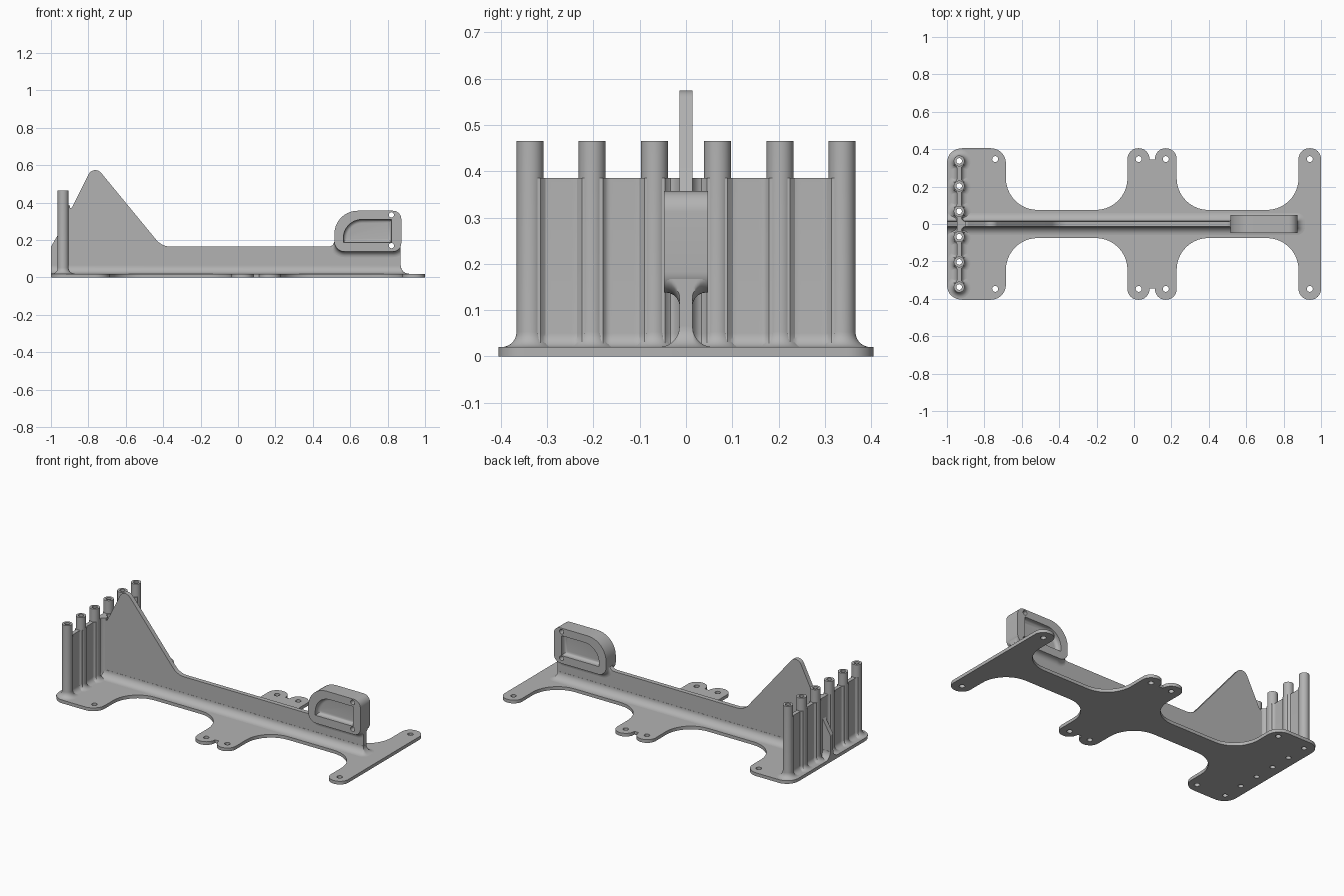
import bpy, bmesh, math
from mathutils import Vector

if "Cube" in bpy.data.objects:
    bpy.data.objects.remove(bpy.data.objects["Cube"])

grey = bpy.data.materials.new("plain grey")
grey.diffuse_color = (0.45, 0.45, 0.45, 1)
grey.use_nodes = True
grey.node_tree.nodes["Principled BSDF"].inputs["Base Color"].default_value = grey.diffuse_color


def loft(name, rings):
    """Skin a stack of matching rings and cap both ends."""
    bm = bmesh.new()
    vs = [[bm.verts.new(p) for p in ring] for ring in rings]
    n = len(vs[0])
    for a, b in zip(vs, vs[1:]):
        for i in range(n):
            j = (i + 1) % n
            bm.faces.new((a[i], a[j], b[j], b[i]))
    bm.faces.new(vs[0][::-1])
    bm.faces.new(vs[-1])
    bmesh.ops.recalc_face_normals(bm, faces=bm.faces)
    me = bpy.data.meshes.new(name)
    bm.to_mesh(me)
    bm.free()
    me.materials.append(grey)
    ob = bpy.data.objects.new(name, me)
    bpy.context.collection.objects.link(ob)
    return ob


def rounded(corners, seg=10):
    """Outline from (x, y, radius) corners."""
    out = []
    for i, (x, y, r) in enumerate(corners):
        p = Vector((x, y))
        if r == 0:
            out.append(p)
            continue
        u = (Vector(corners[i - 1][:2]) - p).normalized()
        v = (Vector(corners[(i + 1) % len(corners)][:2]) - p).normalized()
        half = u.angle(v) / 2
        c = p + (u + v).normalized() * r / math.sin(half)
        a = p + u * r / math.tan(half) - c
        b = p + v * r / math.tan(half) - c
        t = a.angle(b)
        for k in range(seg + 1):
            f = k / seg
            out.append(c + (a * math.sin((1 - f) * t) + b * math.sin(f * t)) / math.sin(t))
    return out


def offset(pts, d):
    """Mitred outward offset of a counter-clockwise outline."""
    out = []
    for i, p in enumerate(pts):
        e = (p - pts[i - 1]).normalized()
        f = (pts[(i + 1) % len(pts)] - p).normalized()
        m = Vector((e.y + f.y, -e.x - f.x)).normalized()
        out.append(p + m * d / max(0.4, m.dot(Vector((e.y, -e.x)))))
    return out


def flare(r, n=7):
    """(height, spread) steps of a concave fillet."""
    return [(r - r * math.cos(i / n * math.pi / 2), r - r * math.sin(i / n * math.pi / 2))
            for i in range(n + 1)]


def circle(x, y, r, n=32):
    return [Vector((x + r * math.cos(2 * math.pi * i / n), y + r * math.sin(2 * math.pi * i / n)))
            for i in range(n)]


def level(pts, z):
    return [(p.x, p.y, z) for p in pts]


def upright(pts, y):
    return [(p.x, y, p.y) for p in pts]


def cut(ob, cutters):
    for c in cutters:
        m = ob.modifiers.new("cut", 'BOOLEAN')
        m.operation, m.solver, m.object = 'DIFFERENCE', 'EXACT', c
        bpy.context.view_layer.objects.active = ob
        bpy.ops.object.modifier_apply(modifier=m.name)


T = 0.02          # plate thickness
W = 0.014         # spine half thickness
WX = -0.935       # wall position
PY = [-0.337, -0.203, -0.068, 0.068, 0.203, 0.337]

# base plate: half outline mirrored across the long axis
half = [(-1, 0.405, 0.08), (-0.685, 0.405, 0.08), (-0.685, 0.075, 0.17),
        (-0.035, 0.075, 0.17), (-0.035, 0.405, 0.057), (0.083, 0.405, 0.057),
        (0.083, 0.345, 0.002), (0.112, 0.345, 0.002), (0.112, 0.405, 0.057),
        (0.228, 0.405, 0.057), (0.228, 0.075, 0.17), (0.88, 0.075, 0.17),
        (0.88, 0.405, 0.057), (1, 0.405, 0.057)]
plate_pts = rounded(half + [(x, -y, r) for x, y, r in half[::-1]])
plate = loft("base_plate", [level(plate_pts, 0), level(plate_pts, T)])

# central spine with peak, back brace and step up to the end block
spine_pts = rounded([(-1, 0.01, 0), (0.87, 0.01, 0), (0.87, 0.25, 0), (0.53, 0.25, 0),
                     (0.52, 0.165, 0.045), (-0.407, 0.165, 0.1), (-0.771, 0.607, 0.04),
                     (-0.89, 0.37, 0.015), (WX, 0.37, 0), (WX, 0.275, 0), (-1, 0.165, 0)])
spine = loft("spine", [upright(spine_pts, -W), upright(spine_pts, W)])

# curved foot where the spine meets the plate
rings = []
for z, d in [(-0.008, 0.045)] + flare(0.045):
    d = max(d, 0.0008)
    ring = [(-1, -W - d, T + z)]
    for side, start in ((-1, -90), (1, 0)):
        for k in range(7):
            a = math.radians(start + 15 * k)
            ring.append((0.87 + d * math.cos(a), side * W + d * math.sin(a), T + z))
    rings.append(ring + [(-1, W + d, T + z)])
foot = loft("spine_foot", rings)

# end block: D-shaped ring with a recess on each side
block_pts = rounded([(0.515, 0.138, 0.055), (0.873, 0.138, 0.045),
                     (0.873, 0.357, 0.045), (0.515, 0.357, 0.125)])
block = loft("end_block", [upright(block_pts, -0.048), upright(block_pts, 0.048)])
recess_pts = rounded([(0.563, 0.187, 0), (0.822, 0.187, 0), (0.822, 0.31, 0), (0.563, 0.31, 0.1)])
recesses = []
for s in (-1, 1):
    steps = [upright(offset(recess_pts, -d), s * (0.015 + z)) for z, d in flare(0.02)]
    recesses.append(loft("recess_cutter", steps + [upright(recess_pts, s * 0.1)]))
cut(block, recesses)

# fillet under the block, fading out above the spine's top edge
fillets = []
for s in (-1, 1):
    rings = []
    for z, d in flare(0.03):
        ring = []
        for p, q in zip(offset(block_pts, -0.002), offset(block_pts, d)):
            f = min(1, max(0, (0.19 - p.y) / 0.03))
            m = p.lerp(q, f)
            ring.append((min(m.x, 0.87), s * (W + z), m.y))
        rings.append(ring)
    fillets.append(loft("block_fillet", rings))
for f in fillets:
    cut(f, recesses)

# upright wall, thickened where it meets the pillars and the spine
def blend(dist, r):
    return 0 if dist >= r else r - math.sqrt(r * r - (r - max(dist, 0)) ** 2)


ys = [-0.337 + 0.674 * i / 120 for i in range(121)]
rings = []
for z, d in [(-0.008, 0.03)] + flare(0.03) + [(0.385 - T, 0)]:
    def thick(y):
        return 0.012 + min(0.014, blend(min(abs(y - p) for p in PY) - 0.026, 0.012)) + d
    front = [(WX + max(thick(y), 0.012 + d + blend(abs(y) - W, 0.025)), y, T + z) for y in ys]
    back = [(WX - thick(y), y, T + z) for y in ys[::-1]]
    rings.append(front + back)
wall = loft("upright_wall", rings)

# row of hollow pillars with flared feet
pillars, bores = [], []
for y in PY:
    steps = [(-0.008, 0.033)] + flare(0.033) + [(0.465 - T, 0)]
    pillars.append(loft("pillar", [level(circle(WX, y, 0.029 + d), T + z) for z, d in steps]))
    c = circle(WX, y, 0.015)
    bores.append(loft("bore_cutter", [level(c, -0.1), level(c, 0.6)]))
for p, b in zip(pillars, bores):
    cut(p, [b])
cut(wall, bores)
cut(foot, bores)

# screw holes in the plate tabs and the end block
screws = []
for x in (-0.742, 0.025, 0.17, 0.94):
    for s in (-1, 1):
        c = circle(x, s * 0.347, 0.016)
        screws.append(loft("screw_cutter", [level(c, -0.1), level(c, 0.1)]))
cut(plate, bores + screws)
cross = []
for z in (0.335, 0.17):
    c = circle(0.82, z, 0.014)
    cross.append(loft("cross_cutter", [upright(c, -0.2), upright(c, 0.2)]))
for ob in [block, spine] + fillets:
    cut(ob, cross)

for c in recesses + bores + screws + cross:
    bpy.data.objects.remove(c)

# smooth curves, crisp edges
bpy.ops.object.select_all(action='DESELECT')
for ob in bpy.context.scene.objects:
    ob.select_set(True)
bpy.context.view_layer.objects.active = plate
bpy.ops.object.shade_smooth_by_angle(angle=math.radians(30))
